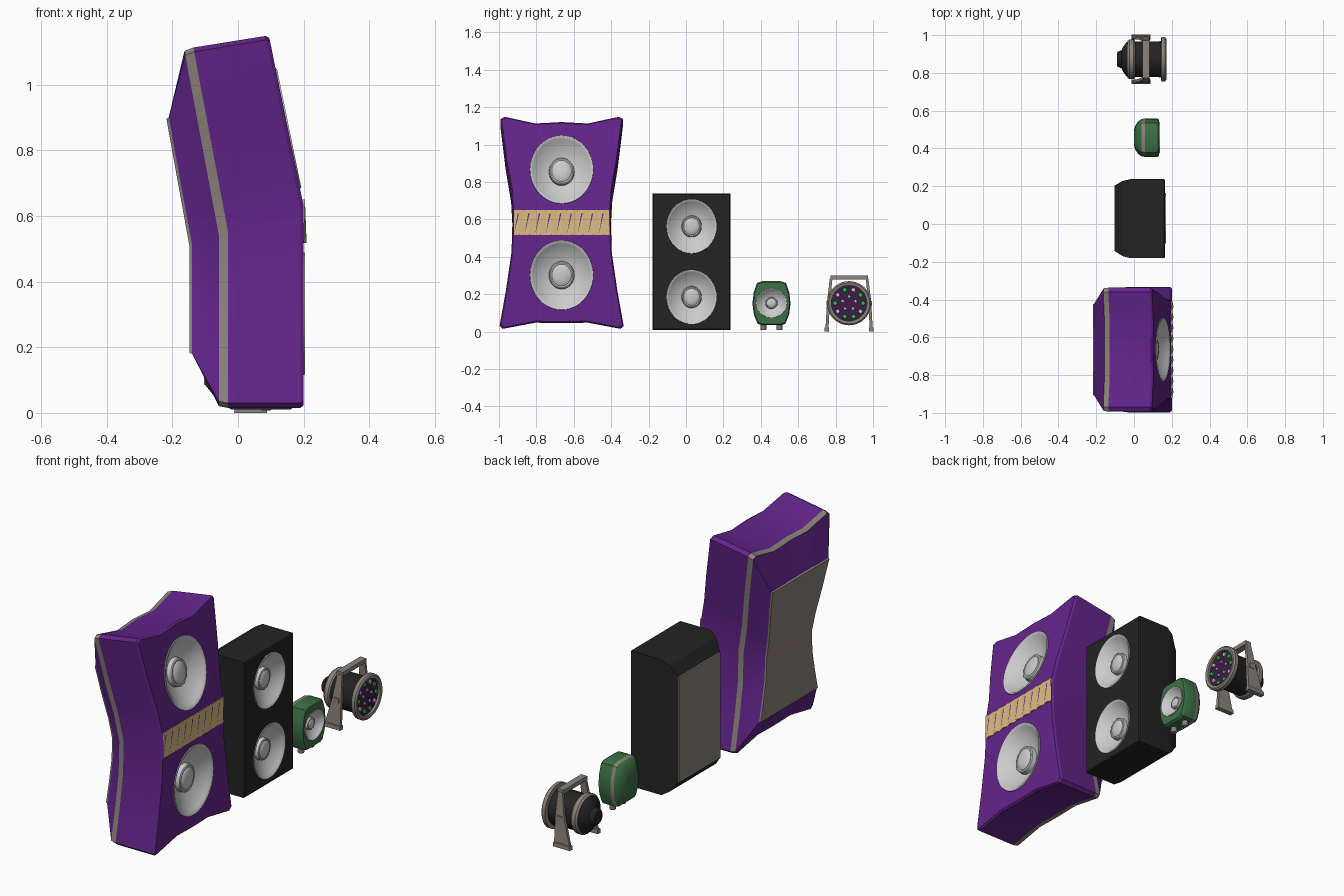
import bpy, bmesh, math
from mathutils import Matrix, Vector

if "Cube" in bpy.data.objects:
    bpy.data.objects.remove(bpy.data.objects["Cube"])


def mat(name, r, g, b):
    m = bpy.data.materials.new(name)
    m.diffuse_color = (r, g, b, 1)
    m.use_nodes = True
    m.node_tree.nodes["Principled BSDF"].inputs["Base Color"].default_value = m.diffuse_color
    return m


PURPLE = mat("purple", .125, .018, .26)
TAUPE = mat("taupe", .26, .225, .20)
LIGHT = mat("light grey", .60, .60, .60)
BLACK = mat("black", .017, .017, .017)
TAN = mat("tan", .70, .50, .23)
GREEN = mat("green", .045, .16, .06)
LIME = mat("bright green", .01, .70, .03)
PLUM = mat("dark plum", .045, .012, .065)


def make(name, bm, mats):
    bmesh.ops.remove_doubles(bm, verts=bm.verts, dist=1e-5)
    bmesh.ops.recalc_face_normals(bm, faces=bm.faces)
    me = bpy.data.meshes.new(name)
    bm.to_mesh(me)
    bm.free()
    for m in mats:
        me.materials.append(m)
    ob = bpy.data.objects.new(name, me)
    bpy.context.collection.objects.link(ob)
    return ob


def only(ob):
    bpy.ops.object.select_all(action='DESELECT')
    ob.select_set(True)
    bpy.context.view_layer.objects.active = ob


def smooth(ob, deg=35):
    only(ob)
    bpy.ops.object.shade_smooth_by_angle(angle=math.radians(deg))
    return ob


def skin(name, loops, mats, bands=None, back=0, split=None):
    """Join equal point loops with quads and cap both ends."""
    bm = bmesh.new()
    rows = [[bm.verts.new(p) for p in lp] for lp in loops]
    n = len(rows[0])
    for j in range(len(rows) - 1):
        for i in range(n):
            k = (i + 1) % n
            f = bm.faces.new((rows[j][i], rows[j][k], rows[j + 1][k], rows[j + 1][i]))
            f.material_index = bands[j] if bands else 0
    for row, mi in ((rows[0], 0), (rows[-1], back)):
        parts = [row]
        if split:
            parts = [row[:split + 1] + row[n - split:], row[split:n - split + 1]]
        for p in parts:
            bm.faces.new(p).material_index = mi
    return make(name, bm, mats)


def lathe(name, prof, pos, m, sy=1, sz=1, tilt=0, seg=40):
    """Turn (radius, x) points about an x axis, then tilt upward."""
    bm = bmesh.new()
    rot = Matrix.Rotation(-tilt, 3, 'Y')
    rows = []
    for r, x in prof:
        rows.append([bm.verts.new(rot @ Vector((x, r * sy * math.cos(a), r * sz * math.sin(a))) + Vector(pos))
                     for a in (2 * math.pi * i / seg for i in range(seg))])
    for a, b in zip(rows, rows[1:]):
        for i in range(seg):
            k = (i + 1) % seg
            bm.faces.new((a[i], a[k], b[k], b[i]))
    return make(name, bm, [m])


def box(name, lo, hi, m):
    sq = lambda z: [(lo[0], lo[1], z), (hi[0], lo[1], z), (hi[0], hi[1], z), (lo[0], hi[1], z)]
    return skin(name, [sq(lo[2]), sq(hi[2])], [m])


def driver(name, cab, pos, ry, rz, tilt=0):
    """Cut a hole in the cabinet and set a dished cone in it."""
    d = .42 * ry
    cut = lathe("cutter", [(0, -d), (.97, -d), (.97, .05), (0, .05)], pos, BLACK, ry, rz, tilt)
    cut.hide_render = True
    mod = cab.modifiers.new("hole", 'BOOLEAN')
    mod.operation, mod.solver, mod.object = 'DIFFERENCE', 'EXACT', cut
    only(cab)
    bpy.ops.object.modifier_apply(modifier=mod.name)
    bpy.data.objects.remove(cut)
    prof = [(1.0, -.002), (.99, .004), (.94, .002), (.90, -.03 * ry), (.42, -.36 * ry), (.40, -.36 * ry),
            (.385, -.22 * ry), (.35, -.20 * ry), (.31, -.21 * ry), (.29, -.19 * ry), (.15, -.16 * ry), (0, -.15 * ry)]
    smooth(lathe(name, prof, pos, LIGHT, ry, rz, tilt), 40)


def mirror(half):
    return half + [(-y, z) for y, z in half[-2:0:-1]]


# --- Tall bent cabinet with flared corners
CY, KINK = -.665, .56
outline = mirror([(0, 1.088), (.14, 1.080), (.305, 1.118), (.328, 1.105), (.300, .88), (.270, .70), (.262, KINK),
                  (.268, .38), (.298, .20), (.332, .03), (.315, .015), (.14, .048), (0, .045)])


def bend(d, pts):
    out = []
    for y, z in pts:
        if z > KINK:
            s = .35 + (.16 - .35) * (z - KINK) / .558
        else:
            s = .35 * max(0, z - .05) / .51
        out.append((d - max(0, z - KINK) * .19, CY + y, z + s * d))
    return out


def scaled(pts, sy, sz, zc):
    return [(y * sy, zc + (z - zc) * sz) for y, z in pts]


squared = [(y, 1.1 if z > 1.07 else .03 if z < .06 else z) for y, z in outline]
rear = scaled(squared, .74, .69, KINK)
big = skin("tall_cabinet",
           [bend(.2, scaled(outline, .975, .985, KINK)), bend(.19, outline), bend(-.03, outline),
            bend(-.058, scaled(outline, .99, .99, KINK)), bend(-.14, rear), bend(-.148, scaled(rear, .99, .99, KINK))],
           [PURPLE, TAUPE], [0, 0, 1, 0, 1], back=1, split=6)
driver("tall_lower_cone", big, (.2, CY, .302), .17, .187)
driver("tall_upper_cone", big, (.152, CY, .866), .17, .187, math.atan(.204))
smooth(big, 25)

# --- Pleated tan strip across the waist
ys = [-.92 + .51 * i / 18 for i in range(19)]
low = [(.209 if i % 2 else .200, y, .518) for i, y in enumerate(ys)]
high = [(.199 if i % 2 else .204, y, .65) for i, y in enumerate(ys)]
skin("pleated_strip", [low + [(.185, ys[-1], .518), (.185, ys[0], .518)],
                       high + [(.185, ys[-1], .65), (.185, ys[0], .65)]], [TAN])

# --- Black box cabinet with tapered back
rect = lambda x, y0, y1, z0, z1: [(x, y0, z0), (x, y1, z0), (x, y1, z1), (x, y0, z1)]
black = skin("black_cabinet", [rect(.165, -.175, .232, .015, .733), rect(.16, -.18, .237, .01, .738),
                               rect(-.02, -.18, .237, .01, .738), rect(-.06, -.17, .228, .035, .715),
                               rect(-.1, -.145, .205, .085, .655), rect(-.104, -.143, .203, .087, .653)],
             [BLACK, TAUPE], [0, 0, 0, 0, 1], back=1)
for part, z in (("lower", .185), ("upper", .563)):
    driver("black_" + part + "_cone", black, (.165, .03, z), .135, .146)
smooth(black, 20)

# --- Small green rounded speaker
gy = .457
oval = mirror([(0, .27), (.05, .27), (.078, .260), (.095, .21), (.102, .15), (.094, .09), (.074, .042), (.055, .035), (0, .035)])
gl = lambda x, s: [(x, gy + y, z) for y, z in scaled(oval, s, s, .152)]
green = skin("green_cabinet", [gl(.133, .94), gl(.122, 1), gl(.058, 1), gl(.040, .97), gl(.022, .84), gl(.008, .65), gl(0, .4)],
             [GREEN, TAUPE], [0, 0, 1, 0, 0, 0])
driver("green_cone", green, (.133, gy, .153), .083, .078)
smooth(green, 30)
for s in (-1, 1):
    y = gy + s * .043
    ring = lambda r, z: [(.085 + r * math.cos(a), y + r * math.sin(a), z) for a in (math.pi * i / 8 for i in range(16))]
    smooth(skin("green_foot", [ring(.014, .008), ring(.017, .014), ring(.015, .05)], [TAUPE]))

# --- Spotlight body, rings and lens
LY, LZ = .872, .152
lamp = [("lamp_body", [(0, .15), (.1, .15), (.094, .13), (.094, -.01), (0, -.01)], BLACK),
        ("lamp_rear_ring", [(.08, .004), (.1, .004), (.105, -.003), (.105, -.025), (.098, -.034), (.08, -.034)], TAUPE),
        ("lamp_back", [(.096, -.03), (.088, -.042), (.065, -.058), (.048, -.066), (.040, -.086), (.034, -.091), (0, -.091)], BLACK),
        ("lamp_front_ring", [(.095, .145), (.095, .168), (.110, .171), (.118, .164), (.118, .145), (.095, .142)], TAUPE),
        ("lamp_lens", [(.097, .155), (0, .157)], PLUM)]
for name, prof, m in lamp:
    smooth(lathe(name, prof, (0, LY, LZ), m))
# coloured bulbs in rings
for count, rad, size in ((10, .075, .013), (5, .036, .009)):
    for i in range(count):
        a = 2 * math.pi * i / count + (0 if count == 10 else .3)
        m = LIME if count == 10 and i in (0, 1, 5, 7, 8, 3) else LIGHT
        lathe("lamp_bulb", [(size, .153), (size * .8, .162), (0, .163)],
              (0, LY + rad * math.cos(a), LZ + rad * math.sin(a)), m, seg=8)

# --- Spotlight stand: tapered legs, pivots and top handle
for s in (-1, 1):
    path = [(.119, 0, .038, .05, .013), (.119, .022, .039, .048, .012), (.118, .023, .04, .045, .008),
            (.110, .16, .058, .026, .008), (.096, .285, .065, .014, .007)]
    skin("stand_leg", [[(cx + a * hx, LY + s * y + b * hy, z) for a, b in ((-1, -1), (1, -1), (1, 1), (-1, 1))]
                       for y, z, cx, hx, hy in path], [TAUPE])
    ya, yb = sorted((LY + s * .085, LY + s * .122))
    box("stand_pivot", (.045, ya, LZ - .013), (.072, yb, LZ + .013), TAUPE)
box("stand_handle", (.046, LY - .1, .278), (.082, LY + .1, .3), TAUPE)
